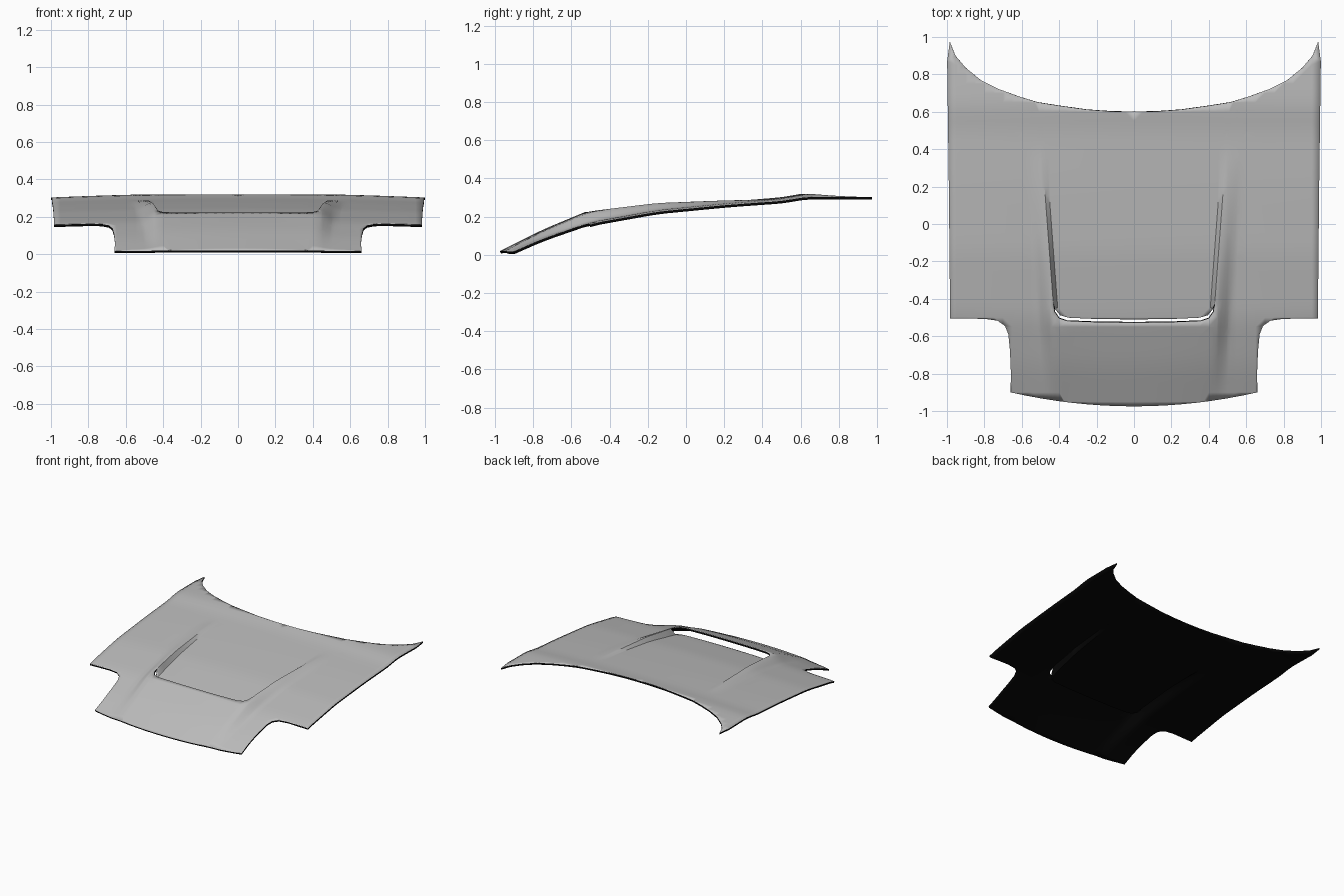
import bpy, bmesh
from mathutils import Vector

cube = bpy.data.objects.get("Cube")
if cube:
    bpy.data.objects.remove(cube)


def material(name, value):
    m = bpy.data.materials.new(name)
    m.use_nodes = True
    col = (value, value, value, 1)
    m.diffuse_color = col
    m.node_tree.nodes["Principled BSDF"].inputs["Base Color"].default_value = col
    return m


def curve(points, t):
    """Piecewise linear profile with gently rounded knots."""
    def lin(s):
        for (a, za), (b, zb) in zip(points, points[1:]):
            if s <= b or (b, zb) == points[-1]:
                return za + (zb - za) * (s - a) / (b - a)
    return sum(lin(t + d) for d in (-0.05, -0.025, 0, 0.025, 0.05)) / 5


def smooth(t):
    t = min(max(t, 0), 1)
    return t * t * (3 - 2 * t)


# Centre line height, and how far the sides drop below it
CENTRE = [(-1, 0.01), (-0.75, 0.105), (-0.5, 0.178), (-0.15, 0.242), (0.2, 0.277),
          (0.52, 0.303), (0.62, 0.325), (1, 0.326)]
DROP = [(-1, 0.085), (-0.9, 0.07), (-0.5, 0.016), (0.3, 0.018), (1, 0.025)]
SLOPE, WALL_TOP, FADE = 0.075, -0.42, 0.4


def ridge_x(y):
    return 0.432 + SLOPE * (y - WALL_TOP)


def base(x, y):
    return curve(CENTRE, y) - curve(DROP, y) * x * x


def rise(y):
    """Height of the raised lip above the hood."""
    if y < -0.525:
        return 0.055 * max(0, (y + 0.975) / 0.45)
    return 0.055 * max(0, (FADE - y) / (FADE + 0.525))


def shell_z(x, y):
    return base(x, y) + rise(y) * (1 - smooth((x - ridge_x(y)) / 0.1))


def panel_z(x, y):
    wall = min(max(1 - (ridge_x(y) - x) / 0.022, 0), 1)
    return base(x, y) + rise(y) * wall * smooth((y + 0.455) / 0.035)


# Half outlines, counter-clockwise from above
front = [(0.66 * i / 8, -0.975 + 0.075 * (i / 8) ** 2) for i in range(9)]
notch = [(0.658, -0.8), (0.663, -0.68), (0.672, -0.59), (0.69, -0.545),
         (0.73, -0.517), (0.8, -0.507), (0.983, -0.505)]
side = [(0.99, 0.2), (0.999, 0.87), (0.985, 0.975), (0.955, 0.9)]
rear = [(0.9, 0.835), (0.82, 0.77), (0.72, 0.72), (0.61, 0.68)]
seam_end = (ridge_x(0.65), 0.65)
seam = [(ridge_x(y), y) for y in (FADE, WALL_TOP)]
lip = [(0.425, -0.47), (0.402, -0.504), (0.36, -0.519), (0.2, -0.526), (0, -0.528)]
panel_front = [(0, -0.51), (0.2, -0.508), (0.35, -0.501), (0.395, -0.488), (0.42, -0.458)]
rear_mid = [(0.4, 0.632), (0.25, 0.611), (0.12, 0.602), (0, 0.6)]

shell_outline = front + notch + side + rear + [seam_end] + seam + lip
panel_outline = panel_front + seam[::-1] + [seam_end] + rear_mid

# Cut both outlines into a fine grid, with extra cuts along the ridge
bm = bmesh.new()
for index, outline in enumerate((shell_outline, panel_outline)):
    face = bm.faces.new([bm.verts.new((x, y, 0)) for x, y in outline])
    face.material_index = index


def cut(co, no):
    bmesh.ops.bisect_plane(bm, geom=bm.verts[:] + bm.edges[:] + bm.faces[:],
                           dist=1e-5, plane_co=co, plane_no=no)


for offset in (-0.022, 0.02, 0.04, 0.06, 0.08, 0.1):
    cut(Vector((ridge_x(0) + offset, 0, 0)), Vector((1, -SLOPE, 0)))
for i in range(1, 20):
    cut(Vector((i * 0.05, 0, 0)), Vector((1, 0, 0)))
for i in range(-19, 20):
    cut(Vector((0, i * 0.05, 0)), Vector((0, 1, 0)))

# Lift the flat sheets into shape, then weld them where they meet
for v in bm.verts:
    if v.link_faces:
        height = panel_z if v.link_faces[0].material_index else shell_z
        v.co.z = height(v.co.x, v.co.y)
bmesh.ops.remove_doubles(bm, verts=bm.verts[:], dist=0.0004)
for f in bm.faces:
    f.material_index = 0
    f.smooth = True
    if f.normal.z < 0:
        f.normal_flip()

mesh = bpy.data.meshes.new("hood")
bm.to_mesh(mesh)
bm.free()
mesh.materials.append(material("grey_paint", 0.5))
mesh.materials.append(material("black_underside", 0.002))
hood = bpy.data.objects.new("hood", mesh)
bpy.context.collection.objects.link(hood)

# Mirror the half, then give it a thin black underside
mirror = hood.modifiers.new("mirror", "MIRROR")
mirror.merge_threshold = 0.0005
solid = hood.modifiers.new("thickness", "SOLIDIFY")
solid.thickness = 0.013
solid.offset = -1
solid.material_offset = 1
solid.material_offset_rim = 1

bpy.context.view_layer.objects.active = hood
hood.select_set(True)
bpy.ops.object.shade_smooth_by_angle(angle=0.6)
